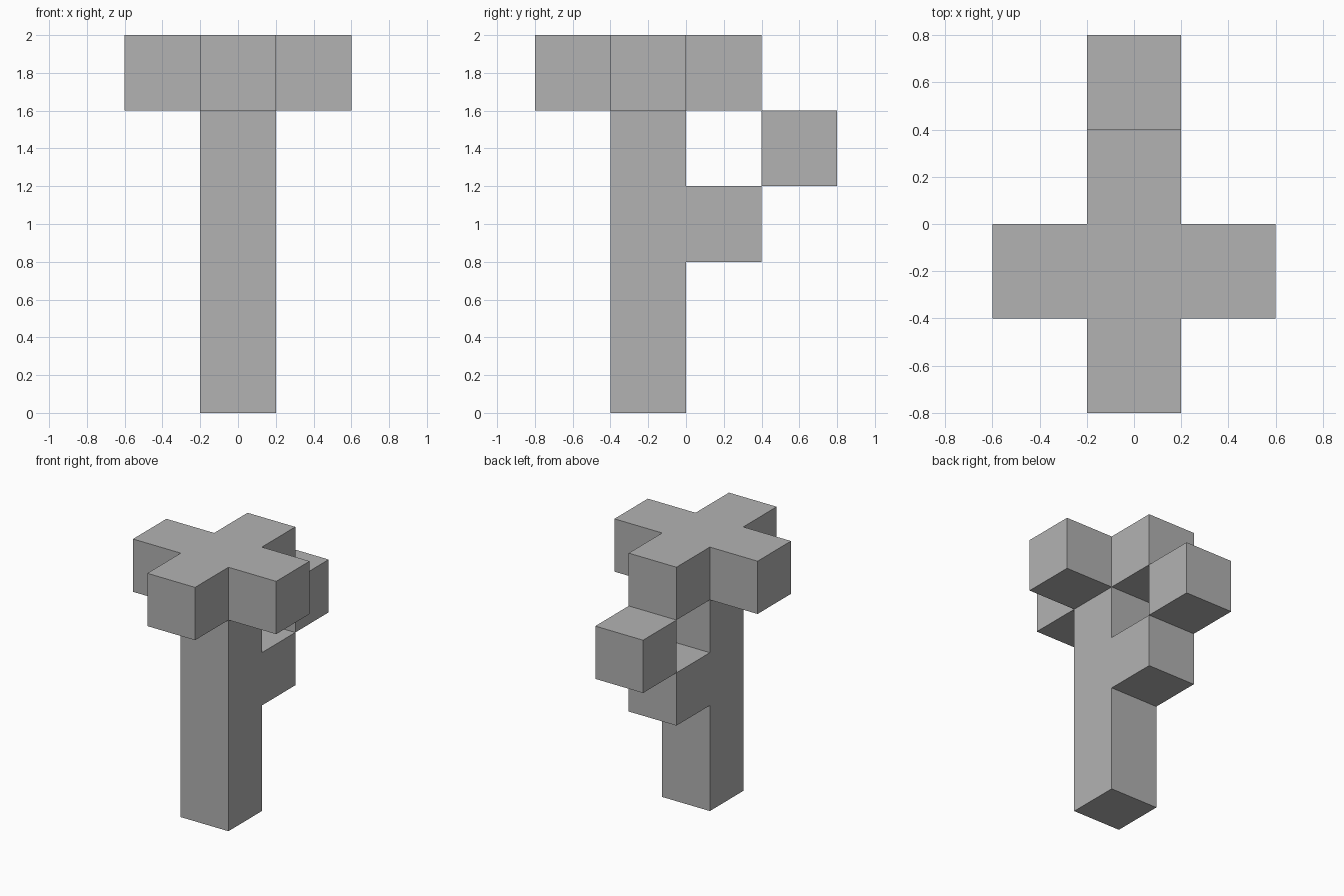
import bpy
import bmesh
from mathutils import Vector

cube = bpy.data.objects.get("Cube")
if cube:
    bpy.data.objects.remove(cube, do_unlink=True)

SIZE = 0.4                            # edge of one block
ORIGIN = Vector((0, -0.2, 0.2))       # centre of the lowest trunk block

grey = bpy.data.materials.new("plain grey")
grey.use_nodes = True
COLOUR = (0.448, 0.448, 0.448, 1)
grey.diffuse_color = COLOUR
grey.node_tree.nodes["Principled BSDF"].inputs["Base Color"].default_value = COLOUR

# Block positions of each part, counted in whole blocks
parts = {
    "trunk": [(0, 0, k) for k in range(4)],
    "crown": [(0, 0, 4), (1, 0, 4), (-1, 0, 4), (0, 1, 4), (0, -1, 4)],
    "branch": [(0, 1, 2)],
    "branch_tip": [(0, 2, 3)],
}
occupied = {cell for cells in parts.values() for cell in cells}


def build_part(name, cells):
    """Join blocks into one shell, leaving out faces between touching blocks."""
    bm = bmesh.new()
    for cell in cells:
        made = bmesh.ops.create_cube(bm, size=SIZE)["verts"]
        bmesh.ops.translate(bm, verts=made, vec=ORIGIN + Vector(cell) * SIZE)
        bm.normal_update()
        hidden = []
        for face in {f for v in made for f in v.link_faces}:
            neighbour = tuple(round(c + n) for c, n in zip(cell, face.normal))
            if neighbour in occupied:
                hidden.append(face)
        bmesh.ops.delete(bm, geom=hidden, context="FACES")
    bmesh.ops.remove_doubles(bm, verts=bm.verts[:], dist=0.001)
    bmesh.ops.dissolve_limit(bm, angle_limit=0.01, verts=bm.verts[:], edges=bm.edges[:])
    mesh = bpy.data.meshes.new(name)
    bm.to_mesh(mesh)
    bm.free()
    mesh.materials.append(grey)
    bpy.context.collection.objects.link(bpy.data.objects.new(name, mesh))


for part_name, part_cells in parts.items():
    build_part(part_name, part_cells)
